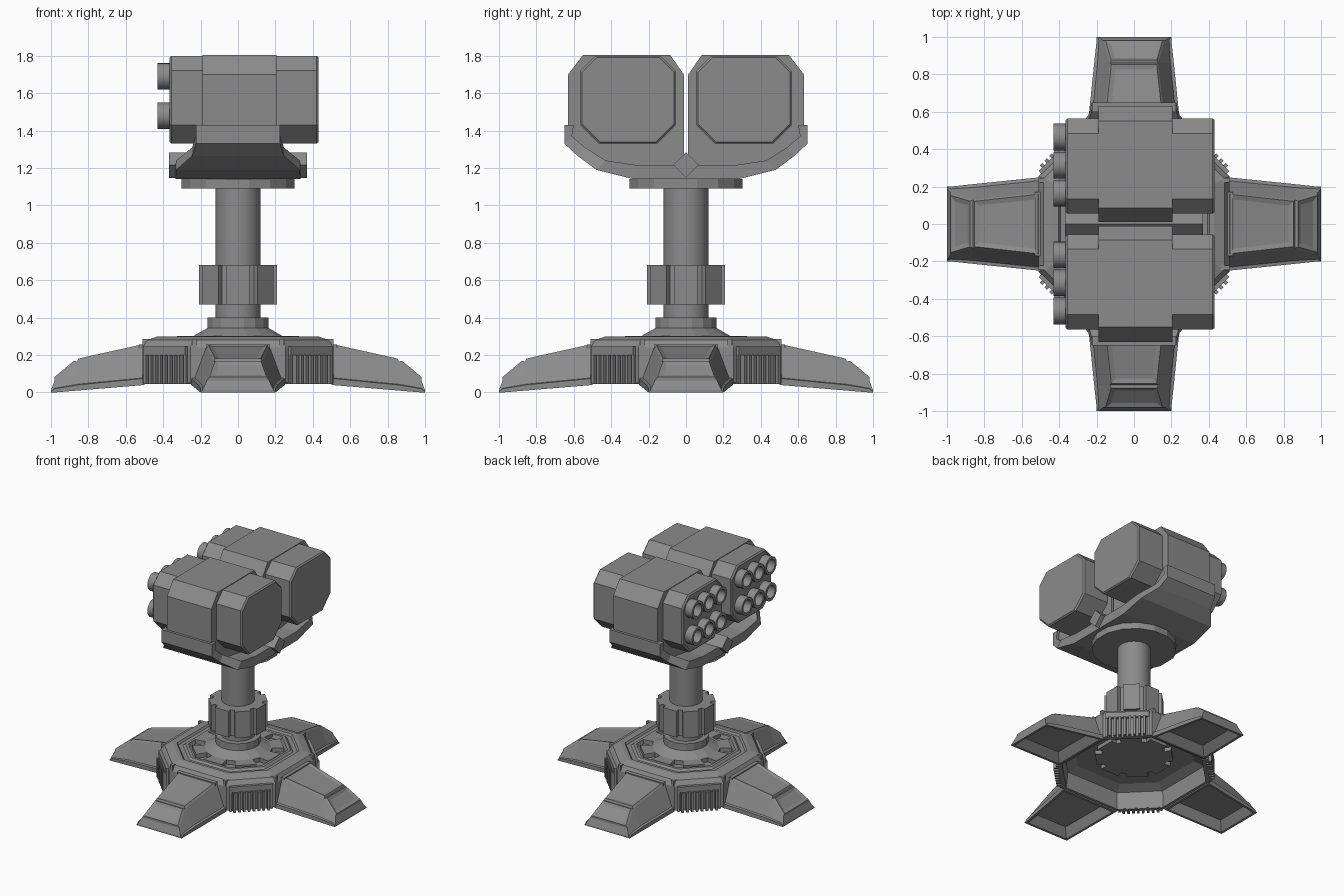
import bpy, bmesh
from math import pi, sin, cos
from mathutils import Matrix

cube = bpy.data.objects.get("Cube")
if cube:
    bpy.data.objects.remove(cube, do_unlink=True)

grey = bpy.data.materials.new("gunmetal_grey")
grey.use_nodes = True
grey.diffuse_color = (0.26, 0.26, 0.26, 1)
grey.node_tree.nodes["Principled BSDF"].inputs["Base Color"].default_value = (0.26, 0.26, 0.26, 1)


def finish(name, bm, turn=0, smooth=False):
    """Turn a bmesh into an object, rotated about z."""
    bm.transform(Matrix.Rotation(turn, 4, 'Z'))
    mesh = bpy.data.meshes.new(name)
    bm.to_mesh(mesh)
    bm.free()
    mesh.materials.append(grey)
    ob = bpy.data.objects.new(name, mesh)
    bpy.context.collection.objects.link(ob)
    if smooth:
        bpy.ops.object.select_all(action='DESELECT')
        ob.select_set(True)
        bpy.context.view_layer.objects.active = ob
        bpy.ops.object.shade_smooth_by_angle(angle=0.6)
    return ob


def loft(rings):
    """Skin a row of equal-length rings and cap both ends."""
    bm = bmesh.new()
    rows = [[bm.verts.new(p) for p in ring] for ring in rings]
    n = len(rows[0])
    for a, b in zip(rows, rows[1:]):
        for i in range(n):
            j = (i + 1) % n
            bm.faces.new((a[i], a[j], b[j], b[i]))
    bm.faces.new(rows[0])
    bm.faces.new(rows[-1])
    bmesh.ops.recalc_face_normals(bm, faces=bm.faces)
    return bm


def circle(r, z, n):
    return [(r * cos(2 * pi * (i + .5) / n), r * sin(2 * pi * (i + .5) / n), z) for i in range(n)]


def turned(name, profile, n=32, smooth=True):
    return finish(name, loft([circle(r, z, n) for r, z in profile]), smooth=smooth)


def gear(name, outer, inner, z0, z1, tooth):
    """Prism with eight flat teeth; tooth is half their share of the pitch."""
    def ring(z):
        pts = []
        for k in range(8):
            for off, r in ((-tooth, outer), (tooth, outer), (tooth + .03, inner), (.97 - tooth, inner)):
                a = 2 * pi * (k + off) / 8
                pts.append((r * cos(a), r * sin(a), z))
        return pts
    return finish(name, loft([ring(z0), ring(z1)]))


def box(name, lo, hi, turn=0):
    ring = lambda z: [(lo[0], lo[1], z), (hi[0], lo[1], z), (hi[0], hi[1], z), (lo[0], hi[1], z)]
    return finish(name, loft([ring(lo[2]), ring(hi[2])]), turn)


# Octagonal hub: thin walls, hollow underneath, dished on top
def octagon(s, z):
    a, b = .51 * s, .255 * s
    return [(a, -b, z), (a, b, z), (b, a, z), (-b, a, z), (-a, b, z), (-a, -b, z), (-b, -a, z), (b, -a, z)]


hub_steps = [(.62, .21), (.78, .21), (.92, .18), (.94, .05), (1, .05), (1, .24), (.95, .28), (.84, .30),
             (.79, .30), (.77, .285), (.71, .285), (.68, .30), (.64, .30), (.62, .27), (.4, .27)]
finish("hub", loft([octagon(s, z) for s, z in hub_steps]))
gear("hub_notched_ring", .335, .25, .26, .303, .31)
gear("underside_notched_ring", .29, .24, .18, .23, .36)
turned("collar_cone", [(.24, .26), (.24, .303), (.165, .345), (.165, .40), (.12, .40)], 16, False)


# Splayed leg with a base lip, raised top plates and a hollow underside
def leg_section(x, w, zb, zs, t, zt, lip):
    right = [(x, w, zb), (x, w, zs), (x, w - lip, zs + lip * .2), (x, t, zt)]
    return right + [(px, -py, pz) for px, py, pz in reversed(right)]


def leg(name, turn):
    bm = loft([leg_section(.50, .25, .04, .075, .17, .245, .018),
               leg_section(.86, .213, .01, .04, .13, .165, .018),
               leg_section(.98, .20, 0, .02, .165, .065, .012),
               leg_section(1.0, .20, 0, .006, .19, .012, .004)])
    raised, under = [], []
    for f in bm.faces:
        c = f.calc_center_median()
        if f.normal.z < -.9:
            under.append(f)
        elif f.normal.z > .5 and .55 < c.x < .95 and f.calc_area() > .012:
            raised.append(f)
    bmesh.ops.inset_individual(bm, faces=raised, thickness=.01, depth=.014, use_even_offset=True)
    bmesh.ops.inset_individual(bm, faces=raised, thickness=.025, depth=-.008, use_even_offset=True)
    bmesh.ops.inset_region(bm, faces=under, thickness=.018, depth=0, use_even_offset=True)
    bmesh.ops.inset_region(bm, faces=under, thickness=.05, depth=-.06, use_even_offset=True)
    finish(name, bm, turn)


for k, side in enumerate(("left", "back", "right", "front")):
    turn = k * pi / 2
    leg(side + "_leg", turn)
    # Frame where the leg meets the hub
    box(side + "_leg_root", (.48, -.17, .22), (.53, .17, .255), turn)
    for s in (-1, 1):
        box(side + "_hub_rib", (.45, s * .235 - .012, .24), (.51, s * .235 + .012, .285), turn)
    # Vent grille on the diagonal face: top and bottom rails, end posts and slats
    diag = turn + pi / 4
    box(side + "_vent_back", (.51, -.16, .045), (.54, .16, .245), diag)
    box(side + "_vent_top_rail", (.53, -.16, .20), (.56, .16, .245), diag)
    for s in (-1, 1):
        box(side + "_vent_post", (.53, s * .152 - .008, .045), (.555, s * .152 + .008, .21), diag)
    for i in range(8):
        y = (i - 3.5) * .036
        box(side + "_vent_slat", (.53, y - .009, .045), (.578, y + .009, .20), diag)

# Column with notched sleeve and turntable plate
turned("column", [(.12, .30), (.12, 1.10)])
gear("column_sleeve", .217, .185, .47, .68, .36)
turned("turntable", [(.308, 1.09), (.308, 1.14)], 16, False)

# Cradle: y, outer z, inner y, inner z, half width
half = [(.65, 1.43, .60, 1.43, .225), (.65, 1.33, .61, 1.37, .225), (.58, 1.265, .54, 1.31, .245),
        (.48, 1.19, .43, 1.24, .33), (.28, 1.14, .26, 1.215, .335)]
stations = half + [(-y, z, -yi, zi, w) for y, z, yi, zi, w in reversed(half)]
finish("cradle", loft([[(-w, y, z), (w, y, z), (w, yi, zi), (-w, yi, zi)]
                       for y, z, yi, zi, w in stations]))
finish("cradle_spine", loft([[(x, -.068, 1.215), (x, 0, 1.147), (x, .068, 1.215), (x, 0, 1.283)]
                             for x in (-.37, .37)]))


# Launcher pods, one each side of the spine
def pod_ring(x, d, s):
    y0, y1, z0, z1, c, b = .055 + d, .565 - d, 1.33 + d, 1.80 - d, .08, .1
    pts = [(y0 + b, z0), (y1 - b, z0), (y1, z0 + b), (y1, z1 - c),
           (y1 - c, z1), (y0 + c, z1), (y0, z1 - c), (y0, z0 + b)]
    return [(x, s * y, z) for y, z in pts]


band = [(.012, 1.70), (.085, 1.805), (.55, 1.805), (.63, 1.70), (.63, 1.37),
        (.43, 1.23), (.27, 1.21), (.06, 1.215), (.012, 1.27)]
for s, side in ((1, "back"), (-1, "front")):
    finish(side + "_pod", loft([pod_ring(x, d, s) for x, d in
                                ((-.365, .01), (-.355, 0), (.42, 0), (.43, .008))]))
    finish(side + "_pod_band", loft([[(x, s * y, z) for y, z in band] for x in (-.19, .205)]))
    for z in (1.69, 1.48):
        for y in (.165, .315, .465):
            # Hollow launch tube pointing along -x
            profile = [(-.35, .071), (-.43, .071), (-.43, .05), (-.37, .05)]
            rings = [[(x, s * y + r * cos(2 * pi * i / 20), z + r * sin(2 * pi * i / 20))
                      for i in range(20)] for x, r in profile]
            finish(side + "_launch_tube", loft(rings), smooth=True)
